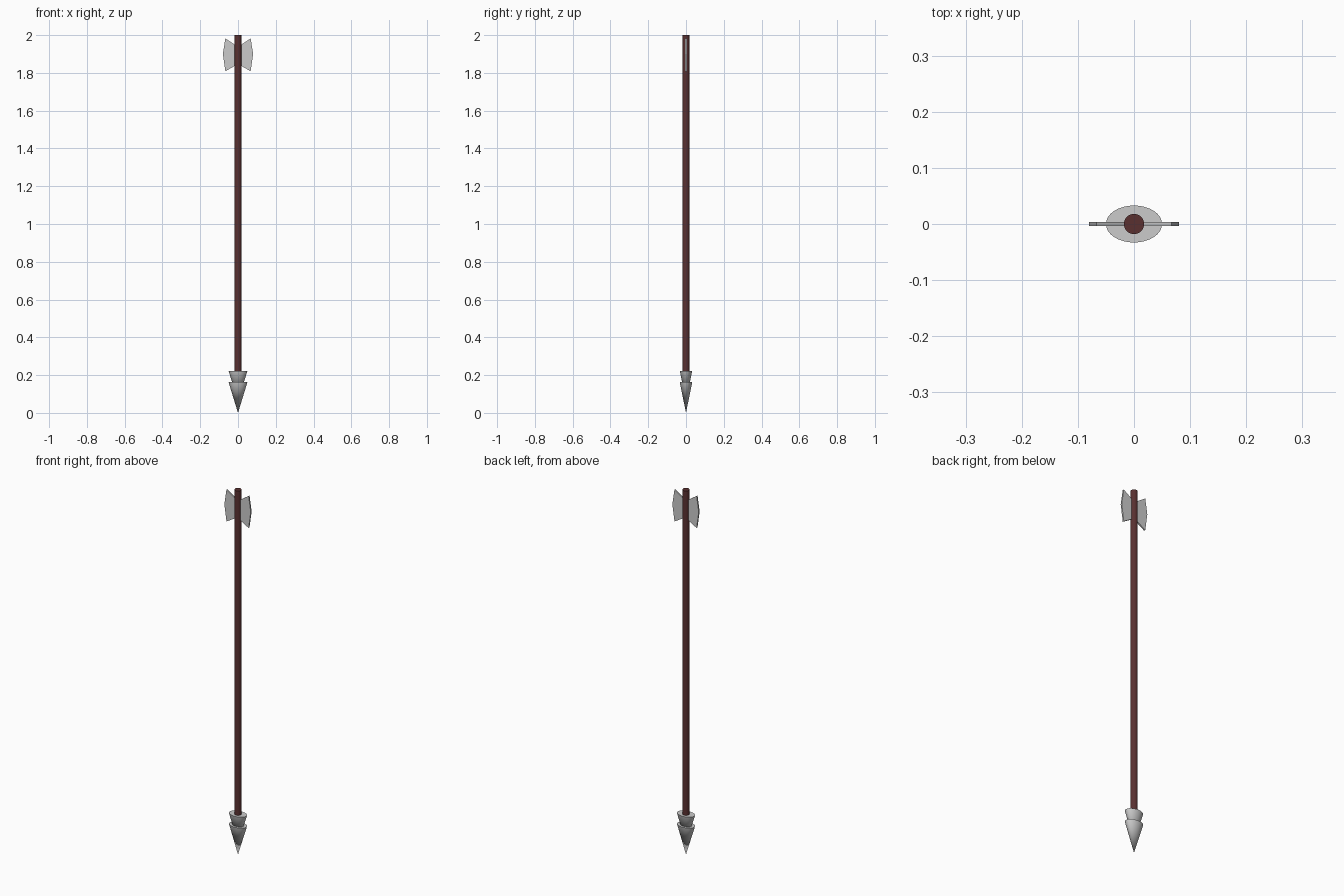
import bpy, bmesh

if "Cube" in bpy.data.objects:
    bpy.data.objects.remove(bpy.data.objects["Cube"])

wood = bpy.data.materials.new("dark_wood")
wood.diffuse_color = (0.10, 0.03, 0.03, 1)
wood.use_nodes = True
wood.node_tree.nodes["Principled BSDF"].inputs["Base Color"].default_value = wood.diffuse_color


def smooth(ob):
    bpy.ops.object.select_all(action='DESELECT')
    ob.select_set(True)
    bpy.context.view_layer.objects.active = ob
    bpy.ops.object.shade_smooth_by_angle()


def cone(name, z0, z1, r0, r1, flatten=1.0):
    bpy.ops.mesh.primitive_cone_add(vertices=32, radius1=r0, radius2=r1,
                                    depth=z1 - z0, location=(0, 0, (z0 + z1) / 2))
    ob = bpy.context.object
    ob.name = name
    ob.scale.y = flatten
    bpy.ops.object.transform_apply(location=False, rotation=False, scale=True)
    smooth(ob)
    return ob


# Shaft
shaft = cone("shaft", 0.14, 2.0, 0.018, 0.018)
shaft.data.materials.append(wood)

# Arrowhead: two identical flattened cones, stacked point down
cone("arrowhead_tip", 0.0, 0.163, 0.0, 0.05, 0.66)
cone("arrowhead_collar", 0.06, 0.223, 0.0, 0.05, 0.66)

# Fletching: thin vanes on each side
PROFILE = [(0.0, 1.938), (0.067, 1.983), (0.08, 1.90), (0.067, 1.808), (0.0, 1.848)]
T = 0.004
for name, side in (("left_vane", -1), ("right_vane", 1)):
    bm = bmesh.new()
    face = bm.faces.new([bm.verts.new((side * x, -T, z)) for x, z in PROFILE])
    ext = bmesh.ops.extrude_face_region(bm, geom=[face], use_keep_orig=True)
    for v in ext["geom"]:
        if isinstance(v, bmesh.types.BMVert):
            v.co.y = T
    bmesh.ops.recalc_face_normals(bm, faces=bm.faces)
    me = bpy.data.meshes.new(name)
    bm.to_mesh(me)
    bm.free()
    bpy.context.collection.objects.link(bpy.data.objects.new(name, me))
